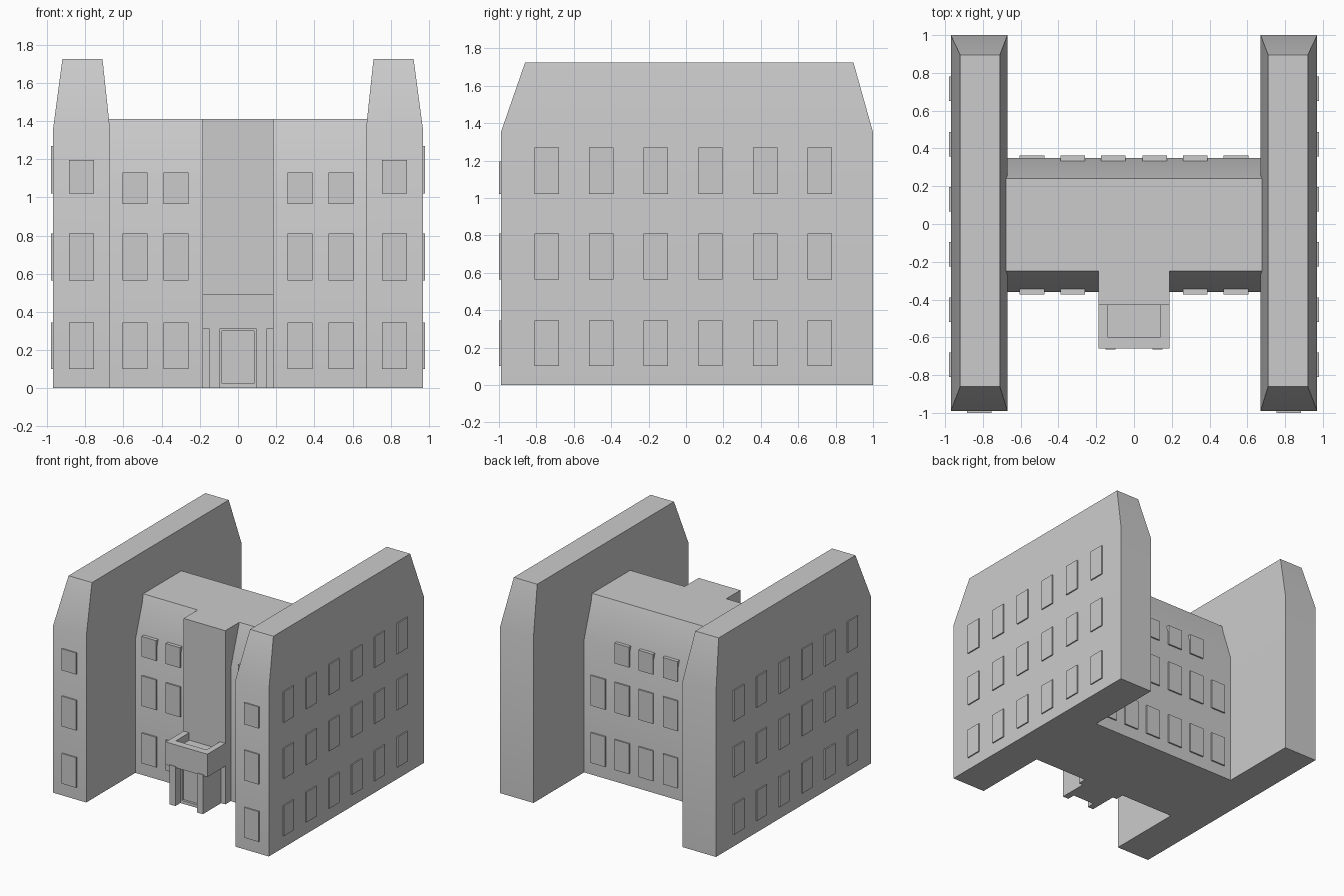
import bpy, bmesh

if "Cube" in bpy.data.objects:
    bpy.data.objects.remove(bpy.data.objects["Cube"])


def finish(name, bm):
    bmesh.ops.recalc_face_normals(bm, faces=bm.faces)
    mesh = bpy.data.meshes.new(name)
    bm.to_mesh(mesh)
    bm.free()
    ob = bpy.data.objects.new(name, mesh)
    bpy.context.collection.objects.link(ob)
    return ob


def boxes(name, items):
    """One object from boxes given as (x0, x1, y0, y1, z0, z1)."""
    bm = bmesh.new()
    for b in items:
        vs = bmesh.ops.create_cube(bm, size=1)["verts"]
        for v in vs:
            for i in range(3):
                lo, hi = b[2 * i], b[2 * i + 1]
                v.co[i] = (lo + hi) / 2 + v.co[i] * (hi - lo)
    return finish(name, bm)


def tapered_block(name, rings):
    """Stack of rectangles (x0, x1, y0, y1, z), smooth across the gentle break."""
    bm = bmesh.new()
    loops = [[bm.verts.new(p) for p in ((a, c, z), (b, c, z), (b, d, z), (a, d, z))]
             for a, b, c, d, z in rings]
    bm.faces.new(loops[0])
    bm.faces.new(loops[-1])
    for lo, hi in zip(loops, loops[1:]):
        for i in range(4):
            j = (i + 1) % 4
            bm.faces.new((lo[i], lo[j], hi[j], hi[i]))
    ob = finish(name, bm)
    bpy.ops.object.select_all(action='DESELECT')
    ob.select_set(True)
    bpy.context.view_layer.objects.active = ob
    bpy.ops.object.shade_smooth_by_angle()
    return ob


def mirror_x(ob):
    ob.modifiers.new("Mirror", 'MIRROR').use_clip = False
    return ob


LOW_ROWS = [(0.10, 0.345), (0.565, 0.81)]
BLOCK_TOP = (0.965, 1.13)

# Side wings with tapered roofs
for side, label in ((1, "right"), (-1, "left")):
    def ring(a, b, c, d, z):
        x0, x1 = sorted((a * side, b * side))
        return x0, x1, c, d, z
    tapered_block(label + "_wing", [ring(0.67, 0.97, -0.99, 1.0, 0),
                                    ring(0.67, 0.97, -0.99, 1.0, 1.35),
                                    ring(0.71, 0.92, -0.86, 0.895, 1.725)])

# Central block between the wings
tapered_block("central_block", [(-0.72, 0.72, -0.36, 0.35, 0),
                                (-0.72, 0.72, -0.36, 0.35, 1.08),
                                (-0.72, 0.72, -0.25, 0.24, 1.41)])

# Wing windows: outer sides and front ends
mirror_x(boxes("wing_side_windows",
               [(0.94, 0.98, -0.81 + 0.292 * i, -0.68 + 0.292 * i, z0, z1)
                for i in range(6) for z0, z1 in LOW_ROWS + [(1.02, 1.27)]]))
mirror_x(boxes("wing_front_windows",
               [(0.755, 0.885, -1.0, -0.96, z0, z1)
                for z0, z1 in LOW_ROWS + [(1.02, 1.195)]]))

# Central block windows: front, and back where the top row is shorter
mirror_x(boxes("block_front_windows",
               [(x, x + 0.13, -0.372, -0.32, z0, z1)
                for x in (0.26, 0.475) for z0, z1 in LOW_ROWS + [BLOCK_TOP]]))
back = [(x, x + 0.13, 0.31, 0.362, z0, z1)
        for x in (0.045, 0.26, 0.475) for z0, z1 in LOW_ROWS]
back += [(x, x + 0.13, 0.31, 0.362, *BLOCK_TOP) for x in (0.045, 0.26)]
mirror_x(boxes("block_back_windows", back))

# Entrance tower
boxes("entrance_tower", [(-0.187, 0.187, -0.43, -0.245, 0, 1.41)])

# Porch canopy: slab with a parapet around a shallow balcony
boxes("porch_canopy", [(-0.187, 0.187, -0.66, -0.42, 0.31, 0.435),
                       (-0.187, 0.187, -0.66, -0.60, 0.435, 0.495)])
mirror_x(boxes("porch_parapet_sides", [(0.137, 0.187, -0.60, -0.42, 0.435, 0.495)]))

# Porch pillars, vestibule and framed door
mirror_x(boxes("porch_pillars", [(0.097, 0.15, -0.665, -0.57, 0, 0.32)]))
boxes("vestibule", [(-0.15, 0.15, -0.58, -0.42, 0, 0.31)])
boxes("door_frame", [(-0.097, -0.083, -0.60, -0.57, 0, 0.31),
                     (0.083, 0.097, -0.60, -0.57, 0, 0.31),
                     (-0.083, 0.083, -0.60, -0.57, 0.30, 0.31),
                     (-0.083, 0.083, -0.60, -0.57, 0, 0.025)])
